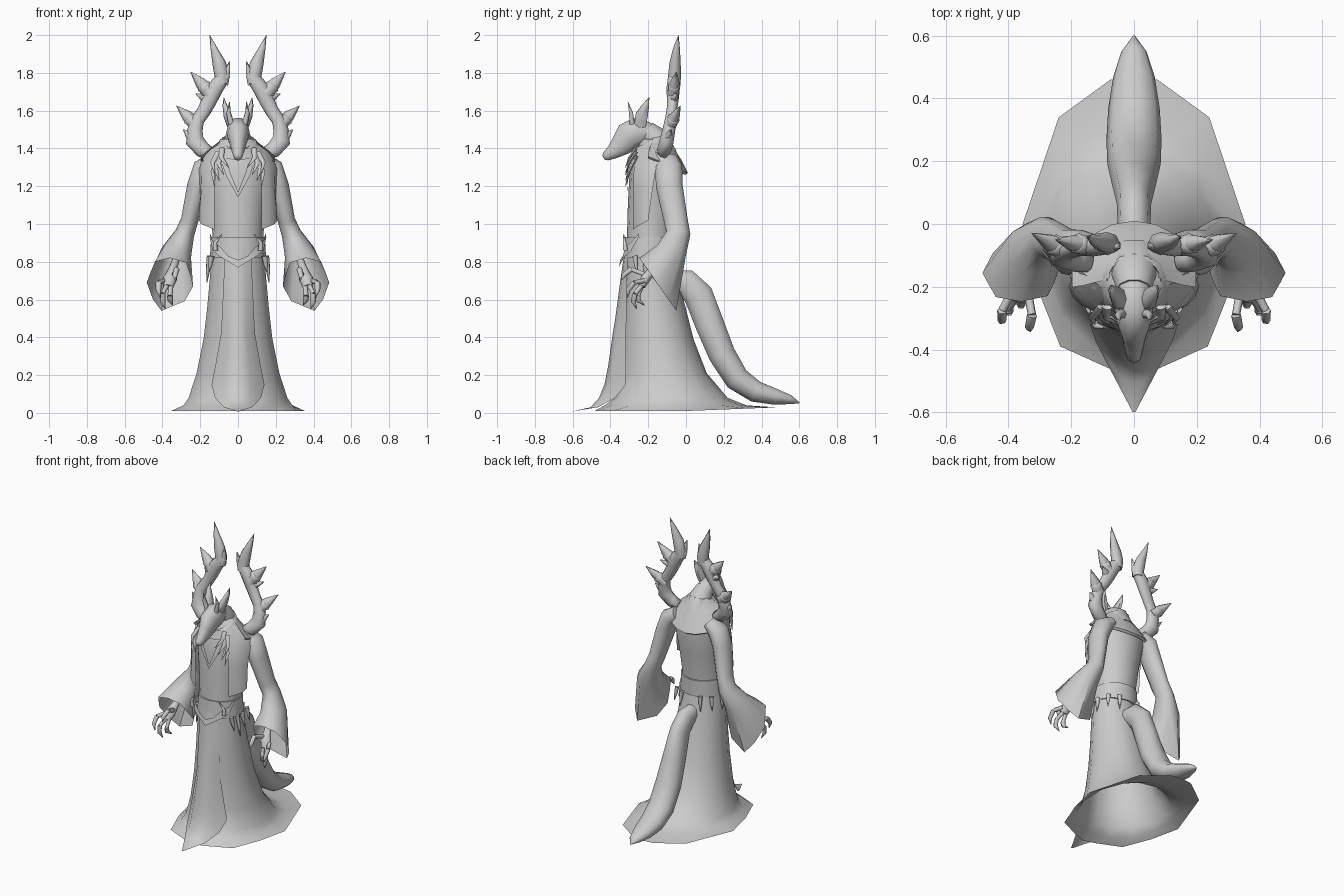
import bpy, math
from mathutils import Vector

grey = bpy.data.materials.new("stone grey")
grey.diffuse_color = (0.6, 0.6, 0.6, 1)


def make(name, verts, faces, mirror=False, angle=50):
    me = bpy.data.meshes.new(name)
    me.from_pydata([tuple(v) for v in verts], [], faces)
    me.materials.append(grey)
    ob = bpy.data.objects.new(name, me)
    bpy.context.collection.objects.link(ob)
    if mirror:
        ob.modifiers.new("mirror", 'MIRROR').use_mirror_merge = False
    bpy.ops.object.select_all(action='DESELECT')
    ob.select_set(True)
    bpy.context.view_layer.objects.active = ob
    bpy.ops.object.shade_smooth_by_angle(angle=math.radians(angle))
    return ob


def grid(name, rows, closed=False, caps=(False, False), **kw):
    """Skin through rows of equal point count."""
    n = len(rows[0])
    faces = []
    for r in range(len(rows) - 1):
        for i in range(n if closed else n - 1):
            j = (i + 1) % n
            faces.append((r*n + i, r*n + j, r*n + n + j, r*n + n + i))
    if caps[0]:
        faces.append(tuple(range(n))[::-1])
    if caps[1]:
        faces.append(tuple(range((len(rows) - 1)*n, len(rows)*n)))
    return make(name, [p for row in rows for p in row], faces, **kw)


def tube(name, path, n=8, last=None, caps=(True, True), **kw):
    """Path points are (x, y, z, side radius, depth radius); last is an extra open ring."""
    pts = [Vector(p[:3]) for p in path]
    rows = []
    for k, p in enumerate(path):
        d = (pts[min(k + 1, len(pts) - 1)] - pts[max(k - 1, 0)]).normalized()
        side = Vector((1, 0, 0)) - d*d.x
        if side.length < 0.2:
            side = Vector((0, 0, 1)) - d*d.z
        side.normalize()
        up = d.cross(side)
        ra, rb = p[3], p[-1]
        rows.append([pts[k] + side*ra*math.cos(t) + up*rb*math.sin(t)
                     for t in (2*math.pi*i/n for i in range(n))])
    if last:
        rows.append(last)
    return grid(name, rows, True, caps, **kw)


def spike(name, a, b, r, bend=(0, 0, 0), n=6, fat=0.75, flat=1):
    a, b = Vector(a), Vector(b)
    m = (a + b)/2 + Vector(bend)
    return tube(name, [(*a, r, r*flat), (*m, r*fat, r*fat*flat), (*b, 0.002)],
                n, mirror=True, angle=65)


def oval(z, rx, yf, yb, n=14):
    c, ry = (yf + yb)/2, (yb - yf)/2
    return [(rx*math.sin(t), c - ry*math.cos(t), z)
            for t in (2*math.pi*i/n for i in range(n))]


# Robe with angular flared hem, and torso
half = [(.08, -.46), (.235, -.39), (.31, -.2), (.355, 0), (.24, .34), (.075, .46)]
hem = ([(0, -.485, .01)] + [(x, y, .01 + max(0, y)*.04) for x, y in half] + [(0, .468, .03)]
       + [(-x, y, .01 + max(0, y)*.04) for x, y in half[::-1]])
grid("robe", [hem] + [oval(*r) for r in [
    (.04, .295, -.43, .32), (.08, .268, -.375, .22),
    (.21, .225, -.345, .11), (.39, .187, -.335, .04), (.55, .168, -.328, 0),
    (.72, .152, -.322, -.045), (.85, .143, -.315, -.065)]], True)
grid("torso", [oval(*r, n=16) for r in [
    (.84, .14, -.317, -.065), (.95, .135, -.312, -.06), (1.1, .148, -.308, -.04),
    (1.25, .172, -.30, -.02), (1.33, .18, -.29, -.025),
    (1.39, .14, -.265, -.06), (1.45, .08, -.24, -.1)]], True, (False, True))

# Front apron panel with pointed train
rows = []
for z, w, ye, yc in [(.86, .07, -.305, -.325), (.72, .075, -.312, -.345),
                     (.49, .086, -.316, -.376), (.42, .09, -.318, -.388),
                     (.25, .12, -.318, -.412), (.15, .14, -.318, -.432),
                     (.08, .122, -.375, -.46), (.03, .075, -.465, -.505),
                     (.008, .005, -.598, -.6)]:
    rows.append([(w*s, yc + (ye - yc)*s*s, z) for s in (-1, -.5, 0, .5, 1)])
grid("apron", rows)

# Vest flaps over the chest
grid("vest_flap", [
    [(.09, -.21, 1.43), (.13, -.18, 1.405), (.17, -.15, 1.375), (.197, -.11, 1.345)],
    [(.112, -.275, 1.32), (.155, -.245, 1.32), (.19, -.20, 1.31), (.207, -.16, 1.29)],
    [(.125, -.28, 1.18), (.165, -.26, 1.18), (.195, -.22, 1.17), (.20, -.18, 1.16)],
    [(.125, -.28, .97), (.16, -.262, .985), (.195, -.235, 1.0), (.208, -.2, 1.02)]],
    mirror=True)
grid("lapel", [[(.075, -.26, 1.40), (.10, -.265, 1.36)],
               [(.04, -.307, 1.27), (.06, -.305, 1.25)],
               [(0, -.312, 1.17), (0, -.314, 1.14)]], mirror=True)

# Shawl on the back, standing collar round the neck
arc = [math.radians(a) for a in range(-100, 101, 20)]
grid("shawl", [[(rx*math.sin(a), yc + ry*math.cos(a), z - dz*math.cos(a)) for a in arc]
               for rx, yc, ry, z, dz in [(.08, -.16, .07, 1.46, .01),
                                         (.10, -.165, .09, 1.435, .015),
                                         (.16, -.17, .145, 1.385, .045),
                                         (.20, -.17, .18, 1.345, .075),
                                         (.188, -.17, .165, 1.335, .075)]])
grid("collar", [[(rx*math.sin(t), yc - ry*math.cos(t), z + dz*math.cos(t))
                 for t in (2*math.pi*i/14 for i in range(14))]
                for rx, yc, ry, z, dz in [(.12, -.19, .11, 1.38, -.04),
                                          (.10, -.19, .095, 1.435, -.04),
                                          (.088, -.19, .083, 1.44, -.04),
                                          (.08, -.19, .08, 1.41, -.04)]], True)

# Thorn necklace
for x, z, tx, tz in [(.085, 1.40, .05, 1.30), (.09, 1.38, .075, 1.26),
                     (.095, 1.36, .10, 1.23), (.10, 1.35, .125, 1.20),
                     (.105, 1.38, .125, 1.27)]:
    spike("necklace_thorn", (x, -.265, z), (tx, -.32, tz), .016, (.02, -.008, 0), flat=.6)

# Sleeves with wide open cuffs
cuff = [(x, -.24 + (.81 - z)*.7, z) for x, z in
        [(.483, .69), (.44, .80), (.36, .82), (.275, .795),
         (.238, .67), (.282, .592), (.405, .54), (.45, .60)]]
tube("sleeve", [(.12, -.095, 1.335, .045, .06), (.18, -.092, 1.295, .06, .076),
                (.214, -.088, 1.20, .056, .074), (.256, -.054, 1.02, .046, .066),
                (.282, -.04, .95, .052, .066), (.325, -.08, .85, .082, .085)], 10,
     last=[Vector(p) for p in cuff[:1] + [((.463), -.193, .745)] + cuff[1:4]
           + [(.255, -.19, .735)] + cuff[4:]], caps=(True, False), mirror=True)

# Clawed hands
tube("palm", [(.325, -.09, .82, .02), (.345, -.17, .765, .022), (.36, -.215, .71, .038, .026),
              (.37, -.235, .67, .028, .02)], 8, mirror=True, angle=70)
for a, m, b in [((.34, -.21, .73), (.325, -.29, .76), (.33, -.342, .70)),
                ((.39, -.22, .70), (.42, -.275, .69), (.41, -.31, .61)),
                ((.375, -.23, .68), (.40, -.27, .63), (.385, -.26, .55)),
                ((.355, -.23, .68), (.36, -.255, .62), (.345, -.22, .57))]:
    m, b = Vector(m), Vector(b)
    tube("finger", [(*a, .014), (*m, .013)], 6, mirror=True, angle=70)
    spike("claw", m, b, .016, (.006, -.014, 0), fat=.9)

# Belt, curled V buckle and hanging thorns
grid("belt", [oval(*r, n=16) for r in [(.82, .14, -.32, -.06), (.82, .149, -.328, -.052),
                                       (.93, .142, -.322, -.05), (.93, .13, -.31, -.065)]], True)
grid("buckle", [[(.145, -.25, .95), (.15, -.25, .93)], [(.135, -.285, .91), (.135, -.29, .86)],
                [(.09, -.322, .875), (.10, -.322, .83)], [(.05, -.335, .83), (.05, -.342, .80)],
                [(0, -.348, .81), (0, -.355, .77)]], mirror=True)
spike("buckle_horn", (.12, -.32, .86), (.085, -.33, .945), .014, (.018, 0, 0))
for x, y, d in [(.15, -.22, .14), (.15, -.17, .10), (.13, -.09, .09), (.07, -.055, .10),
                (.14, -.27, .09)]:
    spike("belt_thorn", (x, y, .83), (x*1.1, y + .01, .83 - d), .015)

# Tail
tube("tail", [(0, -.07, .70, .05, .06), (0, 0, .69, .052, .075), (0, .065, .625, .055, .082),
              (0, .125, .47, .07, .08), (0, .19, .31, .085, .075), (0, .27, .18, .088, .07),
              (0, .37, .112, .082, .06), (0, .47, .086, .066, .045),
              (0, .55, .07, .04, .026), (0, .6, .053, .003)], 10, angle=80)

# Neck and head with tapered muzzle
tube("neck", [(0, -.13, 1.36, .088), (0, -.165, 1.46, .07), (0, -.21, 1.495, .055)], 10)
tube("head", [(0, -.165, 1.485, .035, .04), (0, -.20, 1.485, .055, .06),
              (0, -.26, 1.485, .062, .082), (0, -.305, 1.465, .057, .08),
              (0, -.345, 1.415, .042, .062), (0, -.39, 1.38, .032, .04),
              (0, -.425, 1.358, .024, .026), (0, -.437, 1.351, .012)], 10, angle=70)
tube("ear", [(.035, -.245, 1.51, .02, .034), (.055, -.235, 1.575, .022, .038),
             (.07, -.212, 1.63, .012, .02), (.075, -.195, 1.67, .001)], 6, mirror=True, angle=70)
spike("brow_horn", (.035, -.285, 1.53), (.045, -.307, 1.645), .016, (.01, .005, 0))

# Antlers: main beam, then tines with a collar at each base
tube("antler", [(.14, -.125, 1.375, .03), (.185, -.115, 1.39, .045, .038),
                (.228, -.102, 1.44, .05, .038), (.226, -.09, 1.50, .041, .034),
                (.213, -.083, 1.55, .036, .03), (.178, -.075, 1.60, .037, .028),
                (.148, -.07, 1.66, .042, .032), (.122, -.068, 1.715, .044, .036),
                (.085, -.065, 1.765, .038, .032)], 9, mirror=True, angle=75)
tube("crown_tine", [(.085, -.065, 1.74, .035), (.085, -.06, 1.79, .04, .034),
                    (.10, -.058, 1.85, .036, .03), (.128, -.05, 1.93, .018),
                    (.15, -.04, 2.0, .001)], 8, mirror=True, angle=75)
for a, b, r in [((.215, -.085, 1.52), (.325, -.03, 1.625), .042),
                ((.145, -.07, 1.69), (.25, -.05, 1.805), .042),
                ((.075, -.065, 1.74), (.045, -.075, 1.86), .026),
                ((.235, -.10, 1.45), (.29, -.08, 1.50), .028),
                ((.16, -.07, 1.66), (.225, -.04, 1.69), .026)]:
    spike("antler_tine", a, b, r, n=7, flat=.8)
    a, d = Vector(a), (Vector(b) - Vector(a))
    tube("tine_collar", [(*(a + d*.15), r*.75), (*(a + d*.36), r*.95, r*.8), (*(a + d*.43), r*.55)],
         7, mirror=True, angle=65)
